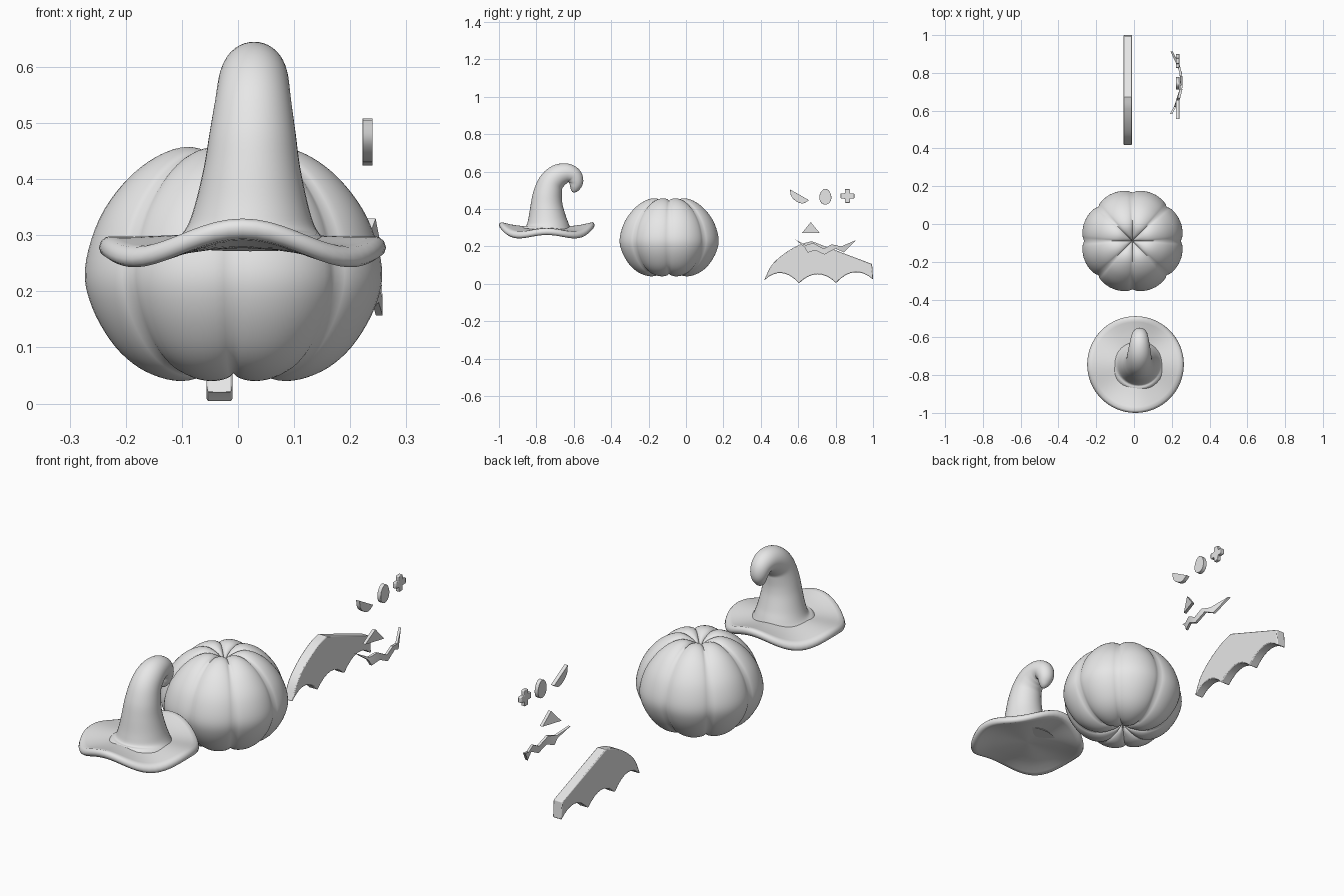
import bpy, bmesh, math
from math import sin, cos, pi
from mathutils import Vector

if "Cube" in bpy.data.objects:
    bpy.data.objects.remove(bpy.data.objects["Cube"])

grey = bpy.data.materials.new("light_grey")
grey.diffuse_color = (0.8, 0.8, 0.8, 1)
grey.use_nodes = True
grey.node_tree.nodes["Principled BSDF"].inputs["Base Color"].default_value = grey.diffuse_color


def finish(bm, name, angle=40, bevel=0):
    bmesh.ops.recalc_face_normals(bm, faces=bm.faces[:])
    me = bpy.data.meshes.new(name)
    bm.to_mesh(me)
    bm.free()
    ob = bpy.data.objects.new(name, me)
    bpy.context.collection.objects.link(ob)
    me.materials.append(grey)
    if bevel:
        m = ob.modifiers.new("soft_edge", 'BEVEL')
        m.width, m.segments, m.limit_method = bevel, 2, 'ANGLE'
        m.angle_limit = math.radians(40)
    bpy.ops.object.select_all(action='DESELECT')
    bpy.context.view_layer.objects.active = ob
    ob.select_set(True)
    bpy.ops.object.shade_smooth_by_angle(angle=math.radians(angle))
    return ob


def spline(pts, n=5):
    """Catmull-Rom curve through tuples of any size."""
    v = [Vector(p) for p in pts]
    v = [2 * v[0] - v[1]] + v + [2 * v[-1] - v[-2]]
    out = []
    for a, b, c, d in zip(v, v[1:], v[2:], v[3:]):
        for i in range(n):
            t = i / n
            out.append(0.5 * (2 * b + (c - a) * t + (2 * a - 5 * b + 4 * c - d) * t * t
                              + (3 * b - a - 3 * c + d) * t ** 3))
    return out + [v[-2]]


def loft(rings, name, angle=80):
    """Skin closed rings and fan both ends shut."""
    bm = bmesh.new()
    rv = [[bm.verts.new(p) for p in r] for r in rings]
    n = len(rv[0])
    for a, b in zip(rv, rv[1:]):
        for i in range(n):
            bm.faces.new((a[i], a[(i + 1) % n], b[(i + 1) % n], b[i]))
    for r in (rv[0], rv[-1]):
        c = bm.verts.new(sum((v.co for v in r), Vector()) / n)
        for i in range(n):
            bm.faces.new((r[i], r[(i + 1) % n], c))
    return finish(bm, name, angle)


def plate(name, outline, x, thick, bend=None, bevel=0):
    """Flat (y, z) outline extruded along x, optionally bent by x = bend(y)."""
    bm = bmesh.new()
    f = bm.faces.new([bm.verts.new((x - thick / 2, y, z)) for y, z in outline])
    ret = bmesh.ops.extrude_face_region(bm, geom=[f], use_keep_orig=True)
    for v in ret["geom"]:
        if isinstance(v, bmesh.types.BMVert):
            v.co.x += thick
    bmesh.ops.triangulate(bm, faces=[g for g in bm.faces if len(g.verts) > 4])
    if bend:
        for v in bm.verts:
            v.co.x += bend(v.co.y)
    return finish(bm, name, 35, bevel)


# pumpkin body: eight lobes with grooves every 45 degrees
profile = spline([(.006, .405), (.03, .436), (.08, .457), (.135, .445), (.195, .402),
                  (.247, .33), (.273, .24), (.26, .17), (.218, .1), (.165, .057),
                  (.1, .04), (.04, .058), (.006, .085)])
rings = []
for r, z in profile:
    ring = []
    for i in range(96):
        a = 2 * pi * i / 96
        k = .935 + .065 * abs(sin(4 * a)) ** .6
        ring.append((-.008 + r * k * cos(a), -.09 + r * k * sin(a), .25 + (z - .25) * k))
    rings.append(ring)
loft(rings, "pumpkin_body")

# hat brim: wavy disc with rounded rim
section = [(.1, .013), (.35, .013), (.6, .013), (.75, .014), (.88, .017), (.95, .018), (.985, .011),
           (1, 0), (.985, -.011), (.95, -.018), (.88, -.017), (.75, -.014), (.6, -.013),
           (.35, -.013), (.1, -.013)]
rings = []
for s, h in section:
    ring = []
    for i in range(64):
        a = 2 * pi * i / 64
        wave = -.012 - .018 * cos(2 * a) + .018 * cos(4 * a)
        ring.append((.008 + .256 * s * cos(a), -.744 + .256 * s * sin(a),
                     .29 + wave * s ** 2 + h))
    rings.append(ring)
loft(rings, "hat_brim")

# hat cone: tapering tube that hooks over backwards (y, z, radius)
path = spline([(-.742, .285, .14), (-.74, .31, .117), (-.742, .35, .102), (-.745, .42, .086),
               (-.74, .48, .077), (-.722, .538, .068), (-.684, .577, .062), (-.638, .59, .054),
               (-.602, .577, .046), (-.588, .545, .039), (-.594, .515, .028),
               (-.602, .496, .014), (-.605, .49, .003)])
rings = []
for i, (y, z, r) in enumerate(path):
    t = (path[min(i + 1, len(path) - 1)] - path[max(i - 1, 0)]).to_2d().normalized()
    x = .022 + .012 * i / len(path)
    rings.append([(x + r * cos(a), y - t.y * r * sin(a), z + t.x * r * sin(a))
                  for a in (2 * pi * j / 40 for j in range(40))])
loft(rings, "hat_cone")

# wing: curved leading edge, straight top, three scallops below
wing = [tuple(p) for p in spline([(.417, .018), (.458, .1), (.53, .165), (.61, .21), (.672, .228)], 5)]
wing += [(.995, .106)]
points = [(1.0, .024), (.802, .005), (.604, .003), (.417, .018)]
for (y0, z0), (y1, z1) in zip(points, points[1:]):
    for i in range(8):
        t = i / 8
        wing.append((y0 + (y1 - y0) * t, z0 + (z1 - z0) * t + .19 * t * (1 - t)))
plate("bat_wing", wing, -.033, .046, bevel=.004)


# mouth and nose follow the round of the pumpkin
def bend(y):
    return .252 - 2 * (y - .75) ** 2


plate("mouth", [(.583, .238), (.64, .207), (.68, .218), (.735, .188), (.78, .211), (.83, .2),
                (.912, .235), (.845, .168), (.8, .188), (.74, .157), (.69, .18),
                (.65, .166), (.635, .195)], 0, .012, bend)
plate("nose", [(.62, .272), (.715, .272), (.667, .33)], 0, .014, bend)

# three eye shapes: half moon, egg and cross
moon = [tuple(p) for p in spline([(.556, .505), (.563, .468), (.59, .441), (.625, .43), (.658, .447)], 5)]
plate("half_moon_eye", moon, .231, .018, bevel=.003)
egg = []
for i in range(32):
    a = 2 * pi * i / 32
    egg.append((.745 + .032 * cos(a) * (1 - .12 * sin(a)), .466 + .042 * sin(a)))
plate("egg_eye", egg, .231, .018, bevel=.003)
arm, half = .037, .014
cross = []
for k in range(4):
    c, s = cos(k * pi / 2), sin(k * pi / 2)
    for u, v in ((half, half), (half, arm - .003), (half - .003, arm), (-half + .003, arm), (-half, arm - .003)):
        cross.append((.863 + u * c - v * s, .47 + u * s + v * c))
plate("cross_eye", cross, .231, .018, bevel=.003)
